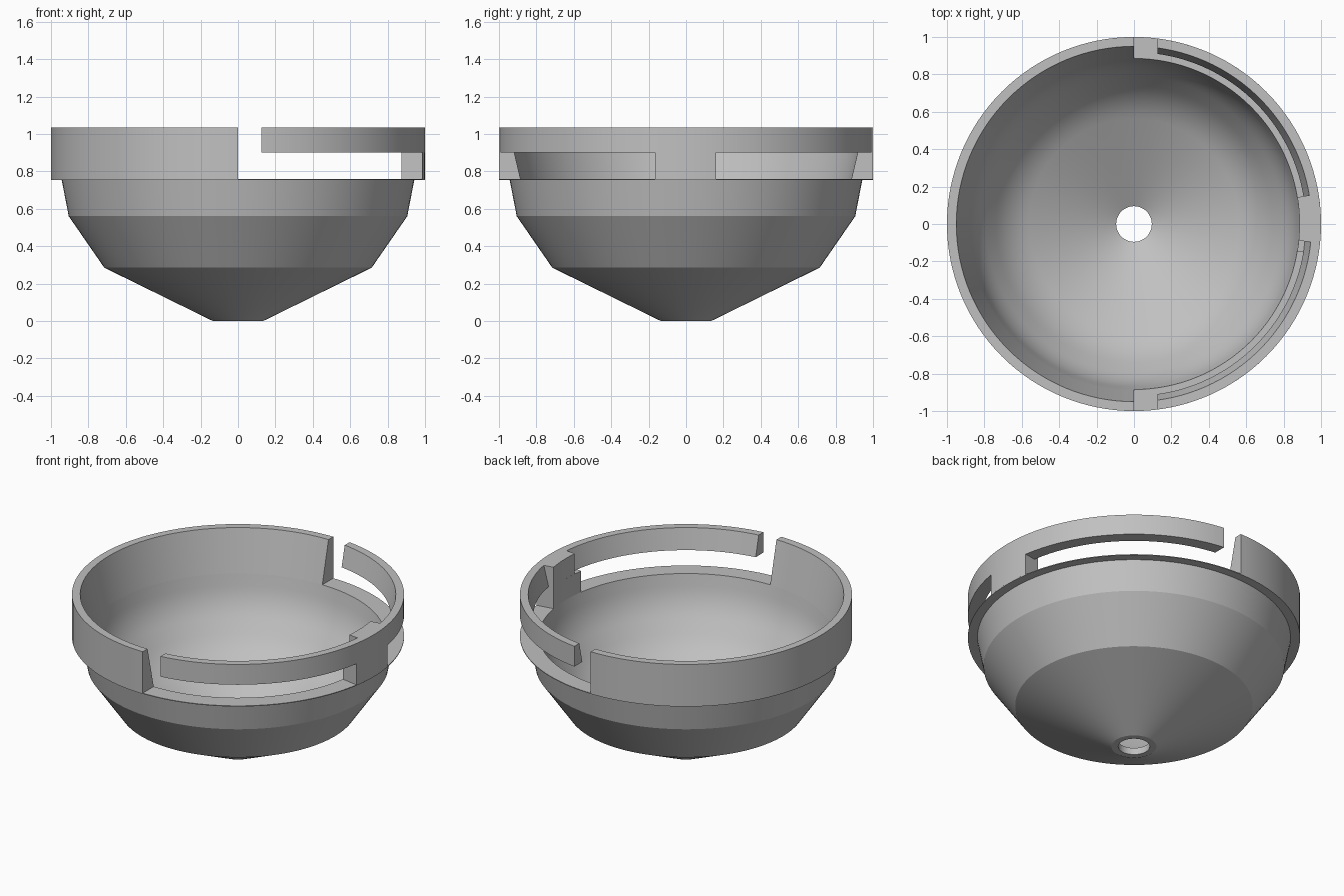
import bpy, bmesh, math
from mathutils import Vector

if "Cube" in bpy.data.objects:
    bpy.data.objects.remove(bpy.data.objects["Cube"])

GREY = (0.53, 0.53, 0.53, 1)
grey = bpy.data.materials.new("plain grey")
grey.use_nodes = True
grey.diffuse_color = GREY
grey.node_tree.nodes["Principled BSDF"].inputs["Base Color"].default_value = GREY

FLOOR, SLOT, TOP = 0.76, 0.90, 1.035
R_OUT, R_FLOOR, R_TOP = 1.0, 0.885, 0.95
GAP = 0.125


def inner_radius(z):
    """Radius of the leaning inner face of the rim at height z."""
    return R_FLOOR + (R_TOP - R_FLOOR) * (z - FLOOR) / (TOP - FLOOR)


def rounded(a, corner, c, size, n=6):
    """Points that round off a profile corner."""
    a, corner, c = Vector(a), Vector(corner), Vector(c)
    p = corner + (a - corner).normalized() * size
    q = corner + (c - corner).normalized() * size
    ts = [i / n for i in range(n + 1)]
    return [tuple(p * (1 - t) ** 2 + corner * 2 * t * (1 - t) + q * t * t) for t in ts]


def sweep(name, profile, start=0, end=360, steps=128, end_x=None):
    """Turn a closed (radius, z) profile about the z axis between two angles."""
    full = end - start >= 360
    bm = bmesh.new()
    rings = []
    for i in range(steps if full else steps + 1):
        a = math.radians(start + (end - start) * i / steps)
        rings.append([bm.verts.new((r * math.cos(a), r * math.sin(a), z)) for r, z in profile])
    n = len(profile)
    pairs = list(zip(rings, rings[1:]))
    if full:
        pairs.append((rings[-1], rings[0]))
    for p, q in pairs:
        for j in range(n):
            k = (j + 1) % n
            bm.faces.new((p[j], q[j], q[k], p[k]))
    if not full:
        bm.faces.new(rings[0])
        bm.faces.new(rings[-1])
    # Straight cut across the ends, parallel to the y axis
    if end_x is not None:
        for ring in (rings[0], rings[-1]):
            for v in ring:
                r = v.co.xy.length
                v.co.y = math.copysign(math.sqrt(r * r - end_x ** 2), v.co.y)
                v.co.x = end_x
    bmesh.ops.recalc_face_normals(bm, faces=bm.faces)
    mesh = bpy.data.meshes.new(name)
    bm.to_mesh(mesh)
    bm.free()
    obj = bpy.data.objects.new(name, mesh)
    bpy.context.collection.objects.link(obj)
    mesh.materials.append(grey)
    bpy.ops.object.select_all(action="DESELECT")
    obj.select_set(True)
    bpy.context.view_layer.objects.active = obj
    bpy.ops.object.shade_smooth_by_angle(angle=math.radians(15))
    return obj


def block(z0, z1, straight=False):
    """Rim cross-section between two heights."""
    r0, r1 = (R_FLOOR, R_FLOOR) if straight else (inner_radius(z0), inner_radius(z1))
    return [(r0, z0), (R_OUT, z0), (R_OUT, z1), (r1, z1)]


# Bowl with drain hole, faceted outside, rounded inside, thin flange on top
hole, low, high, lip = (0.095, 0.045), (0.67, 0.335), (0.85, 0.59), (R_FLOOR, FLOOR)
outside = [(0.095, 0), (0.135, 0), (0.715, 0.285), (0.905, 0.56), (0.943, 0.755),
           (R_OUT, 0.755), (R_OUT, FLOOR)]
inside = [lip] + rounded(lip, high, low, 0.1) + rounded(high, low, hole, 0.12) + [hole]
sweep("bowl", outside + inside)

# Solid half of the rim
sweep("rim_wall", block(FLOOR, TOP), 90, 270, 64)

# Springy band over the slot, with a gap at each end
tip = math.degrees(math.acos(GAP))
sweep("rim_band", block(SLOT, TOP), -tip, tip, 60, end_x=GAP)

# Post that carries the band, and its thicker upper block
sweep("post", block(FLOOR, SLOT, True), -9.5, 9.3, 8)
sweep("post_top", block(SLOT, TOP, True), -5.8, 9.3, 8)
